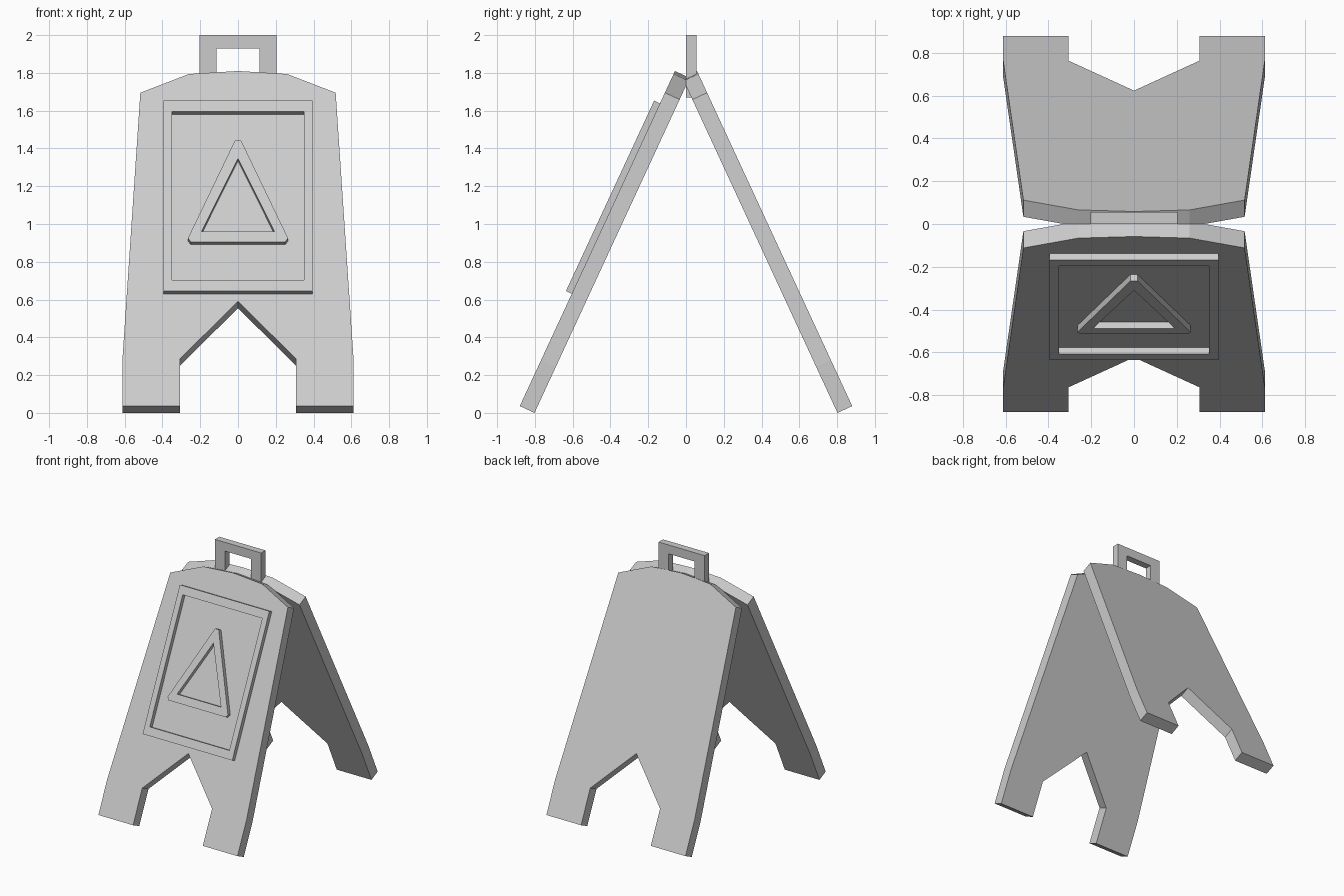
import bpy, bmesh, math
from mathutils import Matrix

cube = bpy.data.objects.get("Cube")
if cube:
    bpy.data.objects.remove(cube, do_unlink=True)

grey = bpy.data.materials.new("light grey plastic")
grey.use_nodes = True
grey.diffuse_color = (0.6, 0.6, 0.6, 1)
grey.node_tree.nodes["Principled BSDF"].inputs["Base Color"].default_value = (0.6, 0.6, 0.6, 1)

TILT = math.radians(24.85)
THICK = 0.086    # board thickness
RELIEF = 0.034   # raised sign thickness
FOOT_Z = THICK * math.sin(TILT)
# Board space: x across, y up the slope, z out of the outer face
BOARD = Matrix.Translation((0, -0.88, FOOT_Z)) @ Matrix.Rotation(math.pi / 2 - TILT, 4, 'X')
HALF_TURN = Matrix.Rotation(math.pi, 4, 'Z')


def mirrored(half):
    """Close a right-hand outline with its mirror image."""
    return half + [(-x, z) for x, z in reversed(half) if x > 0]


def on_slope(outline, depth):
    """Turn heights above the floor into distances up the board."""
    base = FOOT_Z + depth * math.sin(TILT)
    return [(x, (z - base) / math.cos(TILT)) for x, z in outline]


def slab(name, loops, low, high, matrix):
    """Extrude an outline, with optional hole outlines, between two depths."""
    bm = bmesh.new()
    for loop in loops:
        verts = [bm.verts.new((x, y, low)) for x, y in loop]
        for a, b in zip(verts, verts[1:] + verts[:1]):
            bm.edges.new((a, b))
    bmesh.ops.triangle_fill(bm, edges=bm.edges[:], use_beauty=True)
    result = bmesh.ops.extrude_face_region(bm, geom=bm.faces[:])
    top = [v for v in result["geom"] if isinstance(v, bmesh.types.BMVert)]
    bmesh.ops.translate(bm, verts=top, vec=(0, 0, high - low))
    bmesh.ops.recalc_face_normals(bm, faces=bm.faces[:])
    bm.transform(matrix)
    mesh = bpy.data.meshes.new(name)
    bm.to_mesh(mesh)
    bm.free()
    mesh.materials.append(grey)
    obj = bpy.data.objects.new(name, mesh)
    bpy.context.collection.objects.link(obj)
    return obj


# Two leaning boards with notched feet and a shallow arched top
board = on_slope(mirrored([(0, 0.59), (0.307, 0.287), (0.307, FOOT_Z), (0.612, FOOT_Z),
                           (0.612, 0.28), (0.517, 1.695), (0.26, 1.794), (0, 1.81)]), 0)
# The centre points lie on the mirror line, so the outline closes on itself
slab("front_board", [board], -THICK, 0, BOARD)
slab("back_board", [board], -THICK, 0, HALF_TURN @ BOARD)

# Raised rectangular border on the front board
border = [mirrored([(w, low), (w, high)])
          for w, low, high in ((0.394, 0.645, 1.653), (0.35, 0.703, 1.595))]
slab("sign_border", [on_slope(loop, RELIEF) for loop in border], -0.002, RELIEF, BOARD)

# Raised warning triangle with clipped corners
triangle = [mirrored([(0.25, 0.905), (0.265, 0.925), (0.016, 1.443)]),
            mirrored([(0.193, 0.96), (0, 1.348)])]
slab("warning_triangle", [on_slope(loop, RELIEF) for loop in triangle], -0.002, RELIEF, BOARD)

# Upright carrying handle at the hinge
handle = mirrored([(0.115, 1.67), (0.203, 1.67), (0.203, 2.0)])
handle = [(0.115, 1.67), (0.203, 1.67), (0.203, 2.0), (-0.203, 2.0),
          (-0.203, 1.67), (-0.115, 1.67), (-0.115, 1.93), (0.115, 1.93)]
slab("carry_handle", [handle], -0.055, 0, Matrix.Rotation(math.pi / 2, 4, 'X'))
